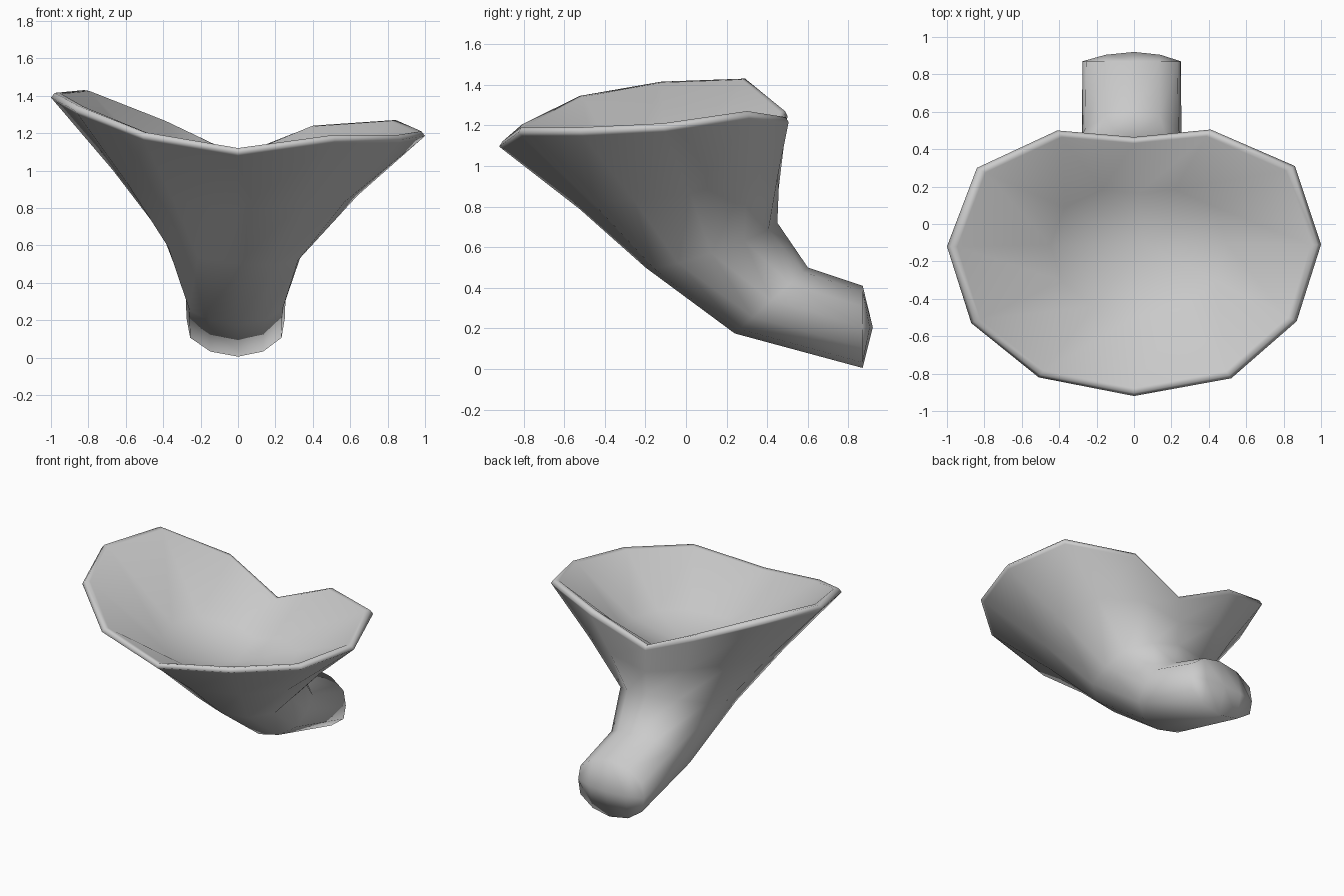
import bpy, bmesh, math
from mathutils import Vector

if "Cube" in bpy.data.objects:
    bpy.data.objects.remove(bpy.data.objects["Cube"])

N = 12


def ring(front, back, left, right, tilt=0.0):
    """Tilted oval through (y, z) front and back points; index 0 is the front."""
    pts = []
    for i in range(N):
        a = 2 * math.pi * i / N
        s, c = math.sin(a), math.cos(a)
        w = (1 - c) / 2
        # slightly boxy oval
        k = 1 + 0.1 * math.sin(2 * a) ** 2
        x = s * k * (right if s > 0 else left)
        pts.append(Vector((x, front[0] + (back[0] - front[0]) * w,
                           front[1] + (back[1] - front[1]) * w - tilt * s)))
    return pts


def blend(a, b, t):
    return [p.lerp(q, t) for p, q in zip(a, b)]


def inset(pts, s, dz):
    c = sum(pts, Vector()) / N
    return [Vector((c.x + (p.x - c.x) * s, c.y + (p.y - c.y) * s, p.z + dz)) for p in pts]


# Irregular wavy rim, counter-clockwise from the front
rim = [Vector(p) for p in (
    (0, -.92, 1.095), (.52, -.825, 1.165), (.87, -.52, 1.165), (1, -.11, 1.185),
    (.86, .31, 1.245), (.41, .505, 1.215), (0, .465, 1.055), (-.41, .50, 1.245),
    (-.84, .30, 1.405), (-1, -.12, 1.39), (-.87, -.53, 1.32), (-.51, -.82, 1.18))]

# Stem and throat cross-sections
stem_end = ring((.87, .005), (.87, .41), .275, .25)
elbow = ring((.24, .175), (.60, .50), .28, .255)
throat = ring((-.20, .50), (.45, .72), .40, .345, .04)
flare = blend(throat, rim, .45)
for p in flare:
    p.z += .02

# Shallow dished hollow: lip, half-way ring and lowest point
lip = inset(rim, .945, .02)
bowl_low = Vector((.05, -.1, .84))
bowl_mid = [p.lerp(bowl_low, .5) - Vector((0, 0, .25 * (p.z - bowl_low.z))) for p in lip]

loops = [stem_end, elbow, throat, flare, blend(flare, rim, .95), rim,
         inset(rim, .98, .025), lip, bowl_mid]

bm = bmesh.new()
rows = [[bm.verts.new(p) for p in loop] for loop in loops]
for a, b in zip(rows, rows[1:]):
    for i in range(N):
        j = (i + 1) % N
        bm.faces.new((a[i], a[j], b[j], b[i]))

# Bowl bottom
v = bm.verts.new(bowl_low)
for i in range(N):
    bm.faces.new((rows[-1][i], rows[-1][(i + 1) % N], v))

# Bulged stem end: a middle row of points between the side points
r = rows[0]
right, mid, left = (bm.verts.new(p) for p in
                    ((.14, .905, .205), (0, .92, .205), (-.15, .905, .205)))
for q in ((r[0], r[1], right, mid), (r[1], r[2], r[3], right),
          (r[3], r[4], r[5], right), (r[5], r[6], mid, right),
          (r[6], r[7], left, mid), (r[7], r[8], r[9], left),
          (r[9], r[10], r[11], left), (r[11], r[0], mid, left)):
    bm.faces.new(q)

bmesh.ops.recalc_face_normals(bm, faces=bm.faces)
for f in bm.faces:
    f.smooth = True
mesh = bpy.data.meshes.new("flared_cup")
bm.to_mesh(mesh)
bm.free()
cup = bpy.data.objects.new("flared_cup", mesh)
bpy.context.collection.objects.link(cup)
